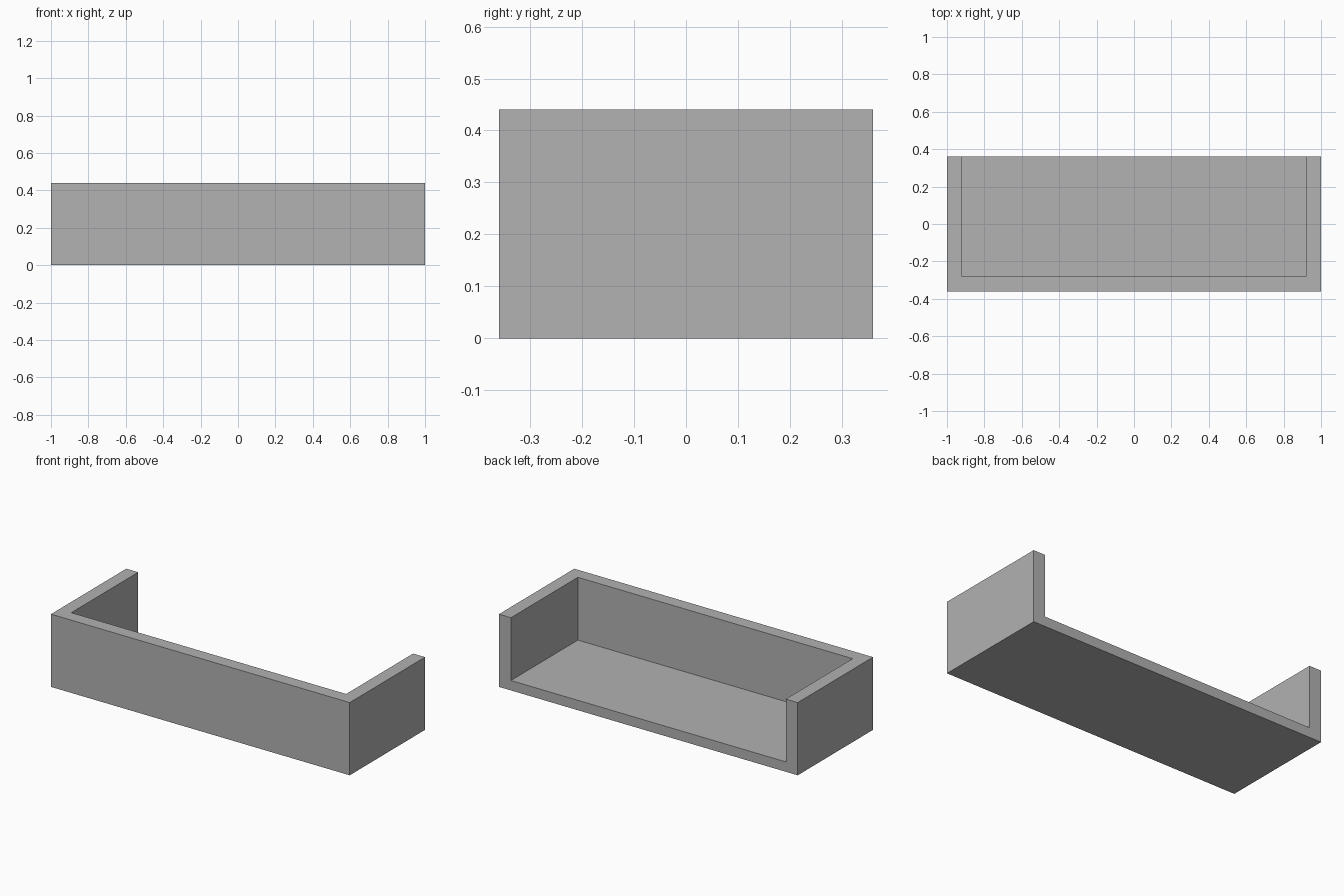
import bpy

cube = bpy.data.objects.get("Cube")
if cube:
    bpy.data.objects.remove(cube, do_unlink=True)

WIDTH, DEPTH, HEIGHT = 2.0, 0.72, 0.44
WALL, FLOOR = 0.08, 0.06

grey = bpy.data.materials.new("plain_grey")
grey.use_nodes = True
grey.diffuse_color = (0.445, 0.445, 0.445, 1)
grey.node_tree.nodes["Principled BSDF"].inputs["Base Color"].default_value = grey.diffuse_color


def box(name, low, high):
    """Axis-aligned box between two opposite corners."""
    centre = [(a + b) / 2 for a, b in zip(low, high)]
    bpy.ops.mesh.primitive_cube_add(size=1, location=centre)
    obj = bpy.context.object
    obj.name = obj.data.name = name
    obj.scale = [b - a for a, b in zip(low, high)]
    bpy.ops.object.transform_apply(location=True, rotation=False, scale=True)
    obj.data.materials.append(grey)
    return obj


x, y = WIDTH / 2, DEPTH / 2

# Solid block that becomes the tray
tray = box("open_back_tray", (-x, -y, 0), (x, y, HEIGHT))

# Hollow, open at the top and the back
cutter = box("hollow_cutter", (-x + WALL, -y + WALL, FLOOR), (x - WALL, y + WALL, HEIGHT + WALL))
cutter.hide_render = True

hollow = tray.modifiers.new("hollow", "BOOLEAN")
hollow.operation = "DIFFERENCE"
hollow.solver = "EXACT"
hollow.object = cutter
bpy.context.view_layer.objects.active = tray
bpy.ops.object.modifier_apply(modifier=hollow.name)
bpy.data.objects.remove(cutter, do_unlink=True)
